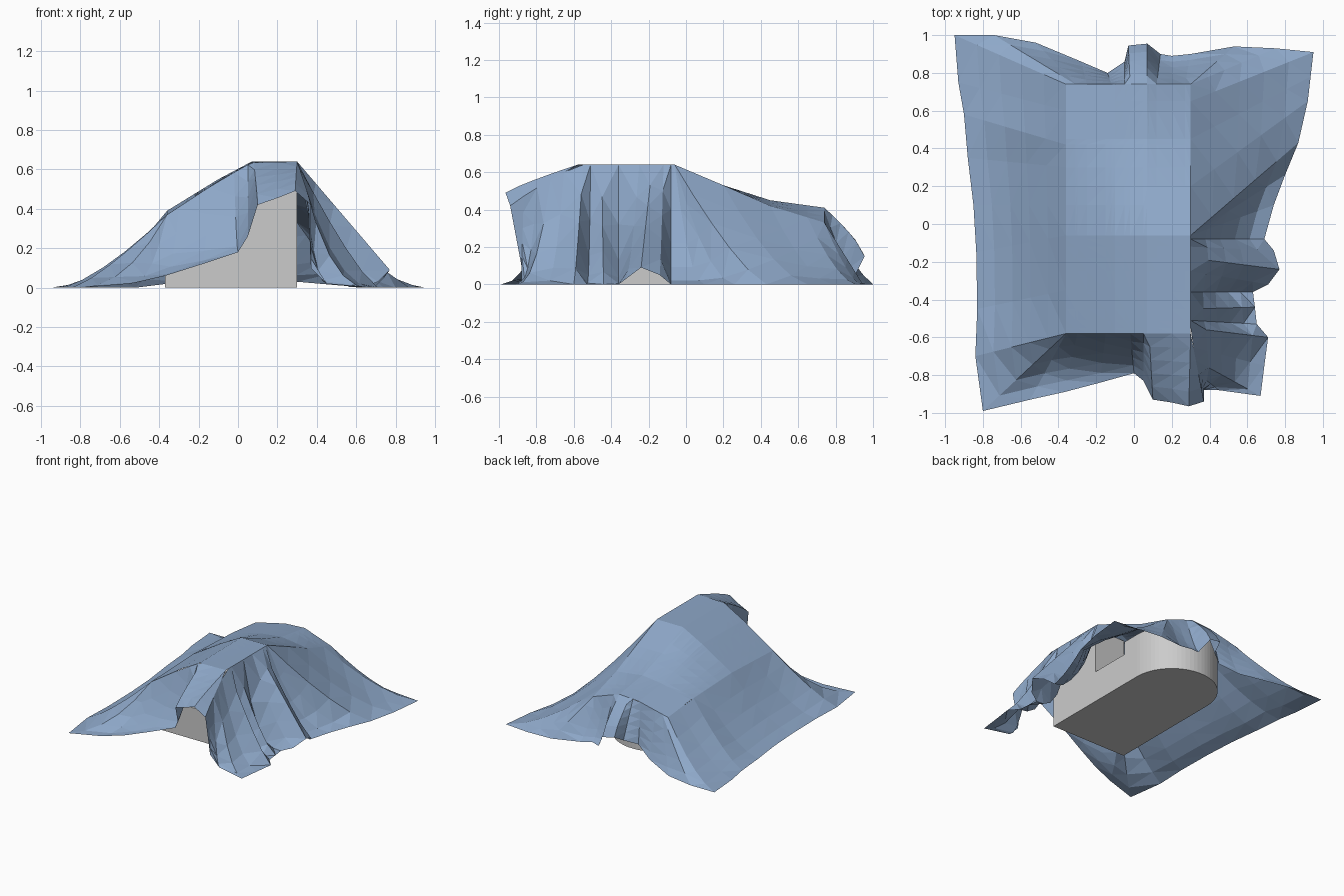
import bpy, bmesh, math
from mathutils import Vector

if "Cube" in bpy.data.objects:
    bpy.data.objects.remove(bpy.data.objects["Cube"])


def make_object(name, bm):
    bmesh.ops.recalc_face_normals(bm, faces=bm.faces)
    me = bpy.data.meshes.new(name)
    bm.to_mesh(me)
    bm.free()
    ob = bpy.data.objects.new(name, me)
    bpy.context.collection.objects.link(ob)
    return ob


def prism(name, outline, z0, z1):
    bm = bmesh.new()
    face = bm.faces.new([bm.verts.new((x, y, z0)) for x, y in outline])
    new = bmesh.ops.extrude_face_region(bm, geom=[face])["geom"]
    for v in new:
        if isinstance(v, bmesh.types.BMVert):
            v.co.z = z1
    return make_object(name, bm)


def round_ended(y0):
    # straight front, half-round back
    r, cx, cy = 0.335, -0.035, 0.39
    arc = [(cx + r * math.cos(math.pi * i / 32), cy + r * math.sin(math.pi * i / 32))
           for i in range(33)]
    return [(cx - r, y0), (cx + r, y0)] + arc


# Covered grey form: base, tall front block, raised round end
prism("base", round_ended(-0.56), 0, 0.25)
prism("rear_step", round_ended(0.25), 0.25, 0.355)
prism("front_block", [(0.03, -0.56), (0.3, -0.56), (0.3, -0.08), (0.03, -0.08)], 0.25, 0.61)

# Cloth top: heights over the covered form
XS = [-0.36, -0.1, 0.07, 0.3]
YS = [-0.58, -0.06, 0.2, 0.45, 0.74]
HEIGHTS = [[0.37, 0.54, 0.635, 0.64],
           [0.39, 0.55, 0.64, 0.64],
           [0.38, 0.49, 0.53, 0.53],
           [0.37, 0.43, 0.45, 0.42],
           [0.34, 0.40, 0.41, 0.33]]


def locate(v, breaks):
    i = 0
    while i < len(breaks) - 2 and v > breaks[i + 1]:
        i += 1
    return i, (v - breaks[i]) / (breaks[i + 1] - breaks[i])


def top(x, y):
    i, u = locate(x, XS)
    j, v = locate(y, YS)
    a, b = HEIGHTS[j], HEIGHTS[j + 1]
    low = a[i] * (1 - u) + a[i + 1] * u
    high = b[i] * (1 - u) + b[i + 1] * u
    return Vector((x, y, low * (1 - v) + high * v))


# Hanging folds: place on the top edge, hem x, y, z, fall exponent
FRONT = [(-.36, -.80, -.99, 0, 2.1), (-.36, -.55, -.93, .02, 2.4),
         (-.30, -.37, -.89, .06, 2.2), (-.15, -.18, -.84, .12, 1.9),
         (-.02, .0, -.79, .18, 1.6), (.05, .05, -.83, .26, 1.2),
         (.08, .10, -.93, .42, .85), (.2, .2, -.945, .455, .85),
         (.3, .29, -.965, .49, .85), (.3, .37, -.94, .42, .9)]
# Folds hanging from the side of the front flap: place along the flap edge first
FLAP = [(1, .37, -.94, .42, 1), (.8, .37, -.88, .1, 1.2), (.6, .45, -.88, .02, 2.2),
        (.4, .67, -.91, 0, 2.4), (.2, .69, -.75, 0, 2.1)]
RIGHT = [(-.55, .71, -.6, 0, 1.25),
         (-.51, .65, -.53, 0, 2.8), (-.45, .64, -.44, 0, 1.4),
         (-.36, .63, -.36, 0, 3.1), (-.25, .71, -.32, .03, 1.5),
         (-.18, .77, -.24, .09, 1.0), (-.12, .74, -.14, .05, 1.2),
         (-.08, .69, -.08, 0, 2.1), (-.06, .74, .1, 0, 2.1),
         (-.06, .8, .26, 0, 1.8), (-.06, .87, .43, 0, 1.3),
         (.2, .92, .65, 0, 1.5), (.45, .935, .78, 0, 1.6), (.65, .95, .91, 0, 1.6)]
BACK = [(.3, .75, .93, 0, 1.4), (.3, .53, .94, .01, 1.0),
        (.27, .3, .9, .03, 1.4), (.2, .2, .89, .05, 1.5),
        (.12, .14, .9, .04, 1.3), (.07, .07, .955, .15, .75),
        (-.02, -.03, .945, .17, .75), (-.05, -.05, .86, .12, 1.0),
        (-.12, -.14, .8, .09, 1.0), (-.25, -.28, .86, .03, 1.2),
        (-.31, -.52, .96, 0, 1.3), (-.31, -.74, 1, 0, 1.2),
        (-.36, -.95, 1, 0, 1.8)]
LEFT = [(.6, -.93, .75, 0, 1.7), (.42, -.9, .58, 0, 1.4), (.3, -.88, .35, 0, 1.6),
        (.1, -.85, .1, 0, 1.55), (-.06, -.835, -.15, 0, 1.55), (-.35, -.83, -.45, 0, 1.5),
        (-.58, -.84, -.7, 0, 1.25)]


def fall(start, hem, power, t):
    p = start.lerp(Vector(hem), t)
    p.z = hem[2] + (start.z - hem[2]) * (1 - t) ** power
    return p


ribs = [(top(t, YS[0]), f) for t, *f in FRONT]
corner, flap_edge = ribs[-1]
ribs += [(fall(corner, flap_edge[:3], flap_edge[3], t), f) for t, *f in FLAP]
ribs += [(top(XS[-1], t), f) for t, *f in RIGHT]
ribs += [(top(t, YS[-1]), f) for t, *f in BACK]
ribs += [(top(XS[0], t), f) for t, *f in LEFT]

bm = bmesh.new()
STEPS = 5
columns = [[bm.verts.new(fall(start, f[:3], f[3], k / STEPS)) for k in range(STEPS + 1)]
           for start, f in ribs]
for i, a in enumerate(columns):
    b = columns[(i + 1) % len(columns)]
    for k in range(STEPS):
        bm.faces.new((a[k], a[k + 1], b[k + 1], b[k]))

# Cloth top grid, sharing its edge points with the folds
gx = sorted(set(XS + [r[0] for r in FRONT + BACK]))
gy = sorted(set(YS + [r[0] for r in RIGHT + LEFT]))
grid = [[bm.verts.new(top(x, y)) for x in gx] for y in gy]
for j in range(len(gy) - 1):
    for i in range(len(gx) - 1):
        bm.faces.new((grid[j][i], grid[j][i + 1], grid[j + 1][i + 1], grid[j + 1][i]))
bmesh.ops.remove_doubles(bm, verts=bm.verts, dist=0.001)
bmesh.ops.triangulate(bm, faces=bm.faces)
bmesh.ops.dissolve_degenerate(bm, edges=bm.edges, dist=0.001)
cloth = make_object("draped_cloth", bm)

blue = bpy.data.materials.new("blue_cloth")
blue.diffuse_color = (0.27, 0.39, 0.58, 1)
blue.use_nodes = True
blue.node_tree.nodes["Principled BSDF"].inputs["Base Color"].default_value = blue.diffuse_color
cloth.data.materials.append(blue)
